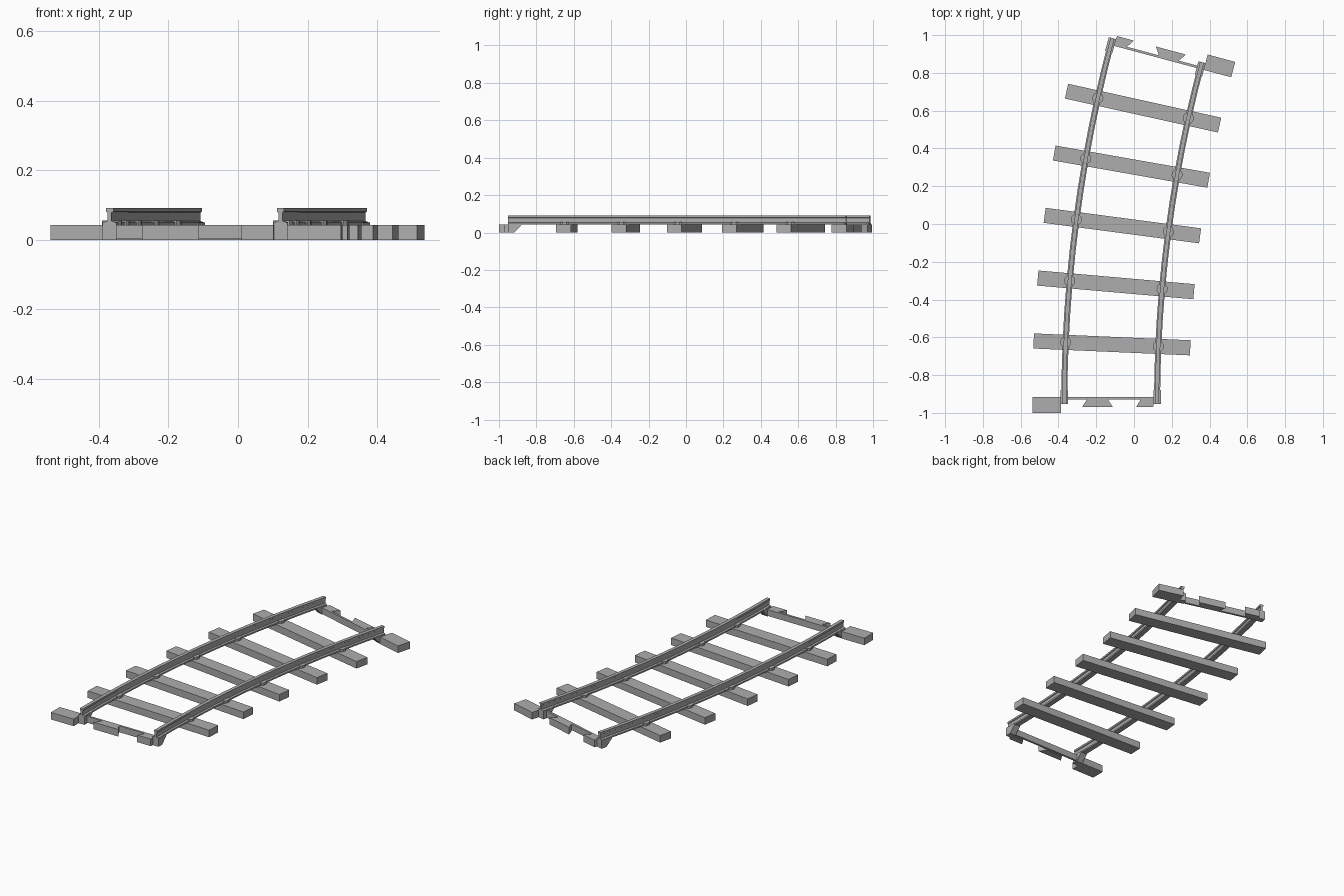
import bpy, bmesh, math
from mathutils import Matrix, Vector

if "Cube" in bpy.data.objects:
    bpy.data.objects.remove(bpy.data.objects["Cube"], do_unlink=True)

grey = bpy.data.materials.new("track grey")
grey.use_nodes = True
colour = (0.42, 0.42, 0.42, 1)
grey.diffuse_color = colour
grey.node_tree.nodes["Principled BSDF"].inputs["Base Color"].default_value = colour

RADIUS = 7.237      # centre line of the curve
SWEEP = 15          # degrees
GAUGE = 0.2455      # half the rail spacing
START = Vector((-0.1235, -0.953, 0))
TIE_TOP = 0.042


def frame(angle):
    """Track frame at an angle: x across, y along the track."""
    centre = START + Vector((RADIUS, 0, 0))
    return (Matrix.Translation(centre) @ Matrix.Rotation(-math.radians(angle), 4, "Z")
            @ Matrix.Translation((-RADIUS, 0, 0)))


def loft(name, rings):
    """Closed solid through a row of equal cross-sections."""
    bm = bmesh.new()
    rows = [[bm.verts.new(p) for p in ring] for ring in rings]
    n = len(rows[0])
    for a, b in zip(rows, rows[1:]):
        for i in range(n):
            j = (i + 1) % n
            bm.faces.new((a[i], a[j], b[j], b[i]))
    bm.faces.new(rows[0][::-1])
    bm.faces.new(rows[-1])
    bmesh.ops.recalc_face_normals(bm, faces=bm.faces)
    mesh = bpy.data.meshes.new(name)
    bm.to_mesh(mesh)
    bm.free()
    mesh.materials.append(grey)
    obj = bpy.data.objects.new(name, mesh)
    bpy.context.collection.objects.link(obj)
    return obj


def slab(name, outline, z0, z1, place):
    return loft(name, [[place @ Vector((x, y, z)) for x, y in outline] for z in (z0, z1)])


def box(name, x0, x1, y0, y1, z0, z1, place):
    return slab(name, [(x0, y0), (x1, y0), (x1, y1), (x0, y1)], z0, z1, place)


# Rails: foot, web and head swept along the curve
half = [(0.016, TIE_TOP), (0.016, 0.051), (0.006, 0.054), (0.006, 0.078),
        (0.0105, 0.081), (0.0105, 0.092)]
profile = half + [(-x, z) for x, z in reversed(half)]
STEPS = 12
for side, label in ((-1, "right_rail"), (1, "left_rail")):
    loft(label, [[frame(SWEEP * k / STEPS) @ Vector((side * GAUGE + x, 0, z))
                  for x, z in profile] for k in range(STEPS + 1)])

# Sleepers with a rail chair under each rail
for k in range(1, 6):
    place = frame(SWEEP * k / 6)
    box(f"sleeper_{k}", -0.415, 0.415, -0.04, 0.04, 0, TIE_TOP, place)
    for side in (-1, 1):
        corners = [(0.028, 0.01), (0.02, 0.021), (-0.02, 0.021), (-0.028, 0.01)]
        outline = corners + [(x, -y) for x, y in reversed(corners)]
        slab(f"rail_chair_{k}", [(side * GAUGE + x, y) for x, y in outline],
             TIE_TOP, 0.056, place)

# Joining ends: the back one is the front one turned half way round
turn = Matrix.Rotation(math.pi, 4, "Z")
for label, place in (("front", frame(0)), ("back", frame(SWEEP) @ turn)):
    box(label + "_end_block", -0.415, -0.264, -0.047, 0.037, 0, TIE_TOP, place)
    box(label + "_tie_bar", -0.264, 0.25, 0.024, 0.037, 0.004, TIE_TOP, place)
    slab(label + "_dovetail", [(-0.152, -0.017), (0.012, -0.017), (-0.016, 0.026),
                               (-0.124, 0.026)], 0, TIE_TOP, place)
    slab(label + "_half_dovetail", [(0.134, -0.017), (0.225, -0.017), (0.23, 0.026),
                                    (0.16, 0.026)], 0, TIE_TOP, place)
    # Sloped brackets carrying the rail ends
    bracket = [(0.0, 0), (0.035, 0), (0.075, TIE_TOP), (0.075, 0.05), (0.0, 0.05)]
    for side in (-1, 1):
        loft(label + "_rail_bracket",
             [[place @ Vector((side * GAUGE + dx, y, z)) for y, z in bracket]
              for dx in (-0.02, 0.02)])
